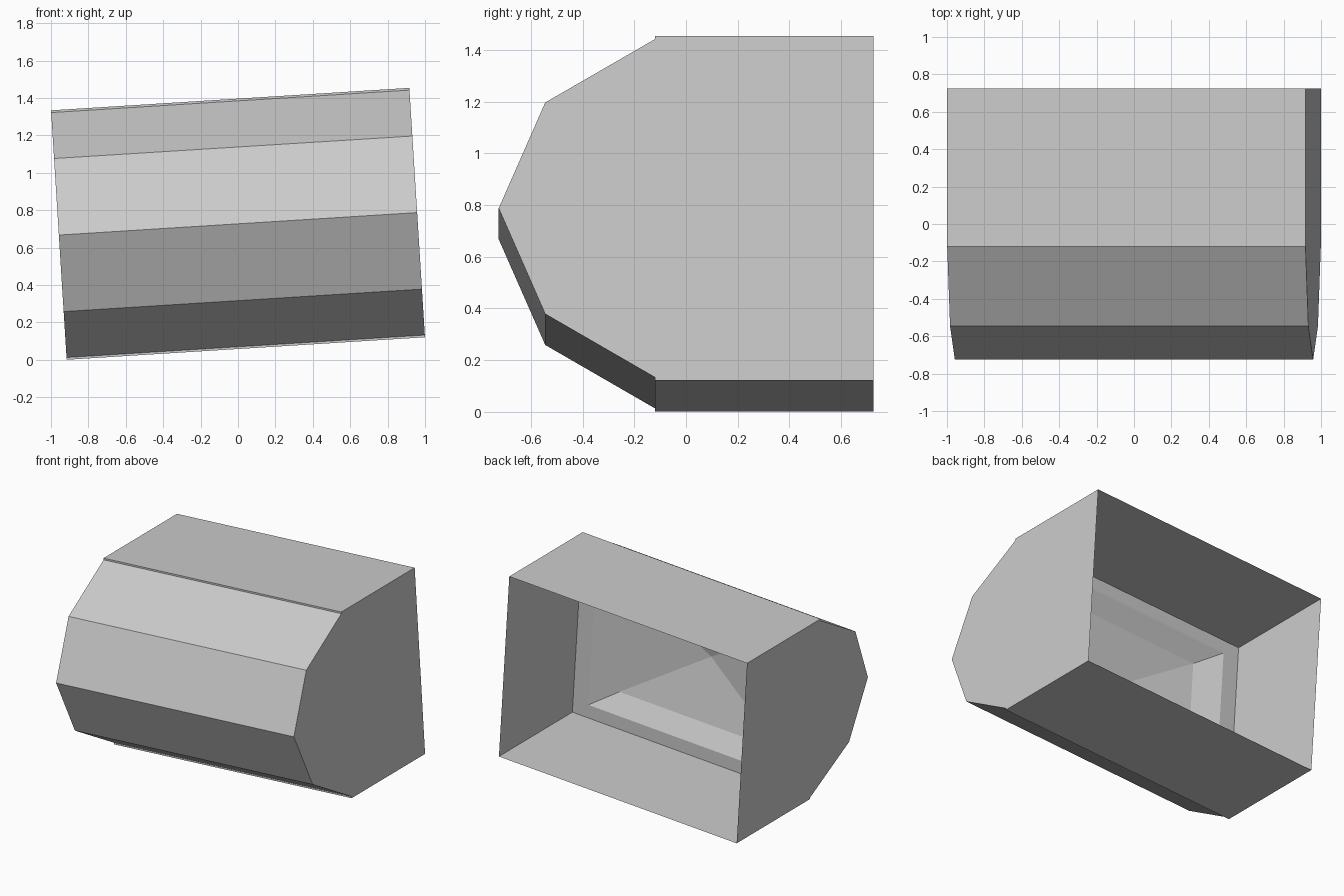
import bpy, math

if "Cube" in bpy.data.objects:
    bpy.data.objects.remove(bpy.data.objects["Cube"])

L, H = 0.9597, 0.668          # half length, half height
BACK, SEAM = 0.725, -0.12     # open rear edge, seam with the front shell
TILT = -math.radians(3.585)
CENTRE = (0, 0, 0.7275)


def make(name, verts, faces):
    me = bpy.data.meshes.new(name)
    me.from_pydata(verts, [], faces)
    me.update()
    ob = bpy.data.objects.new(name, me)
    ob.location = CENTRE
    ob.rotation_euler = (0, TILT, 0)
    bpy.context.collection.objects.link(ob)
    return ob


def rect(inset_x, inset_z, y):
    x, z = L - inset_x, H - inset_z
    return [(-x, y, -z), (x, y, -z), (x, y, z), (-x, y, z)]


def band(a, b):
    return [(a + i, a + (i + 1) % 4, b + (i + 1) % 4, b + i) for i in range(4)]


# open-backed rectangular housing
make("housing", rect(0, 0, SEAM) + rect(0, 0, BACK), band(0, 4))

# recessed inner panel: flat rim, sloped frame, shallow pyramid
v = (rect(0, 0, SEAM) + rect(0.123, 0.095, SEAM)
     + rect(0.313, 0.227, SEAM - 0.075) + [(0, SEAM - 0.17, 0)])
f = band(0, 4) + band(4, 8) + [(8 + i, 8 + (i + 1) % 4, 12) for i in range(4)]
make("inner_panel", v, [tuple(reversed(q)) for q in f])

# faceted front shell: profile extruded along the length, closed ends
half = [(SEAM, 0.656), (-0.545, 0.41)]
prof = half + [(-0.725, 0)] + [(y, -z) for y, z in reversed(half)]
n = len(prof)
v = [(x, y, z) for x in (-L, L) for y, z in prof]
f = [(i, i + 1, n + i + 1, n + i) for i in range(n - 1)]
f += [tuple(reversed(range(n))), tuple(range(n, 2 * n))]
make("front_shell", v, f)

# consistent outward normals on the shell and housing
import bmesh
for name in ("front_shell", "housing"):
    me = bpy.data.objects[name].data
    bm = bmesh.new()
    bm.from_mesh(me)
    bmesh.ops.recalc_face_normals(bm, faces=bm.faces)
    bm.to_mesh(me)
    bm.free()
